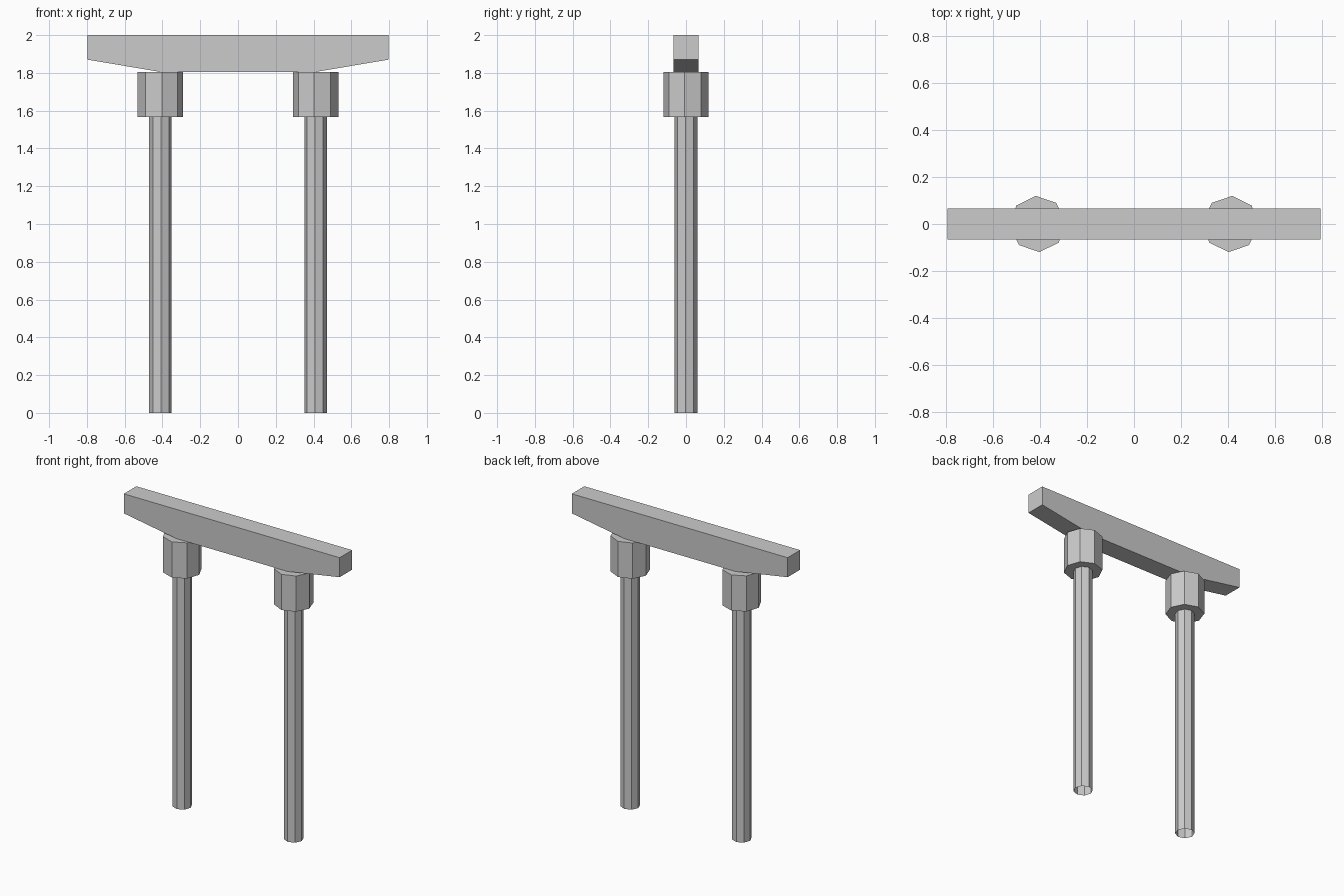
import bpy, bmesh, math
from mathutils import Matrix

cube = bpy.data.objects.get("Cube")
if cube:
    bpy.data.objects.remove(cube, do_unlink=True)

grey = bpy.data.materials.new("plain grey")
grey.use_nodes = True
grey.diffuse_color = (0.6, 0.6, 0.6, 1)
grey.node_tree.nodes["Principled BSDF"].inputs["Base Color"].default_value = (0.6, 0.6, 0.6, 1)


def add_object(name, bm):
    bmesh.ops.recalc_face_normals(bm, faces=bm.faces)
    mesh = bpy.data.meshes.new(name)
    bm.to_mesh(mesh)
    bm.free()
    mesh.materials.append(grey)
    obj = bpy.data.objects.new(name, mesh)
    bpy.context.collection.objects.link(obj)


def octagon(name, x, radius, bottom, top, turn, capped):
    bm = bmesh.new()
    place = Matrix.Translation((x, 0, (bottom + top) / 2)) @ Matrix.Rotation(turn, 4, "Z")
    bmesh.ops.create_cone(bm, cap_ends=capped, segments=8, radius1=radius,
                          radius2=radius, depth=top - bottom, matrix=place)
    add_object(name, bm)


# Crossbeam: tapered profile extruded front to back
half = [(0.41, 1.805), (0.796, 1.87), (0.796, 2.0)]
profile = half + [(-x, z) for x, z in reversed(half)]
bm = bmesh.new()
face = bm.faces.new([bm.verts.new((x, -0.066, z)) for x, z in profile])
side = bmesh.ops.extrude_face_region(bm, geom=[face])["geom"]
bmesh.ops.translate(bm, vec=(0, 0.132, 0),
                    verts=[v for v in side if isinstance(v, bmesh.types.BMVert)])
add_object("crossbeam", bm)

# Mirrored pair of open-ended posts with closed collars
for label, sign in (("left", 1), ("right", -1)):
    turn = -sign * math.radians(3.5)
    octagon(label + "_post", sign * 0.411, 0.06, 0, 1.58, turn, False)
    octagon(label + "_collar", sign * 0.411, 0.12, 1.567, 1.805, turn, True)
